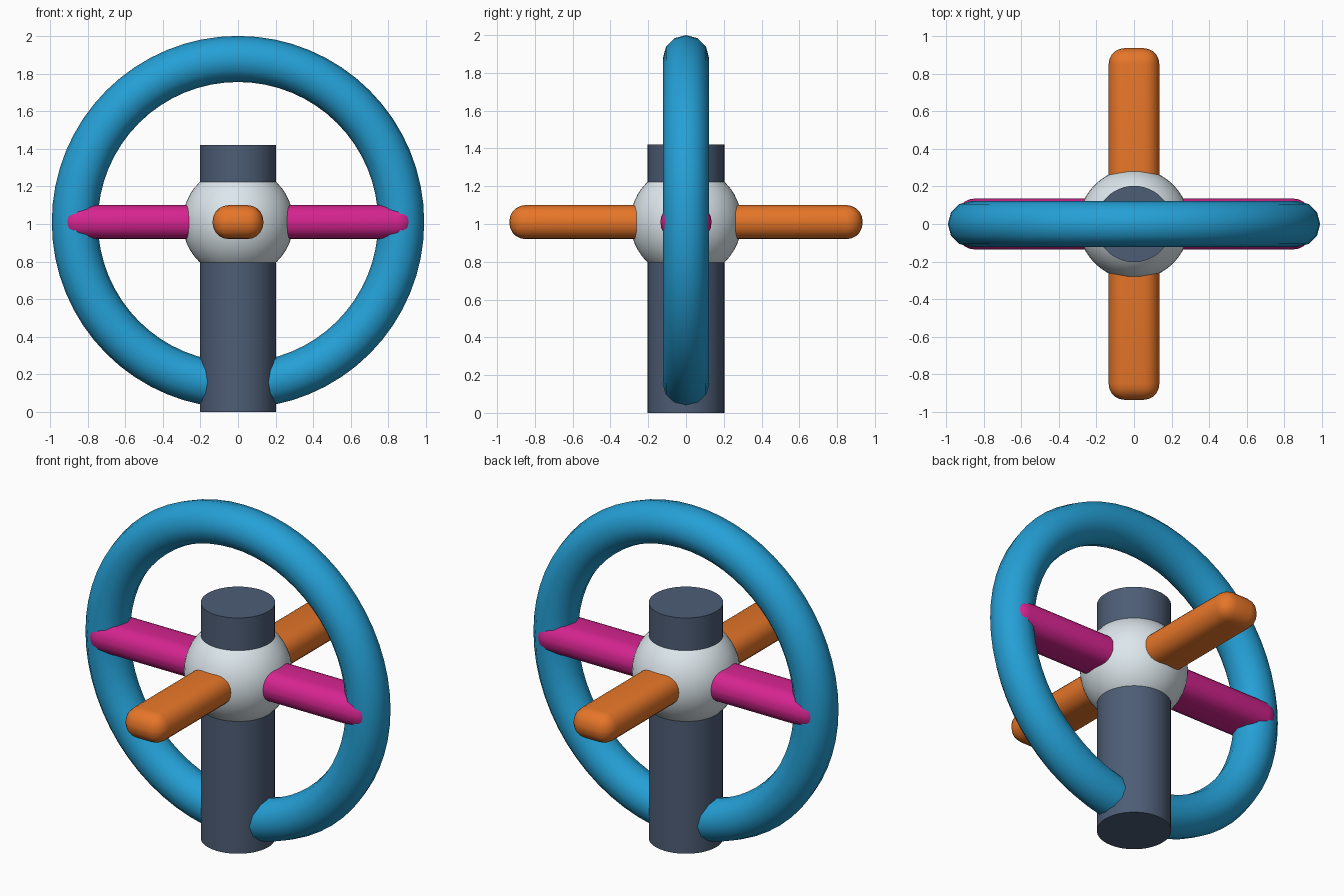
import bpy
import math

if "Cube" in bpy.data.objects:
    bpy.data.objects.remove(bpy.data.objects["Cube"])

HUB_Z = 1.01


def finish(name, color):
    ob = bpy.context.object
    ob.name = name
    mat = bpy.data.materials.new(name + "_paint")
    mat.diffuse_color = (*color, 1)
    mat.use_nodes = True
    mat.node_tree.nodes["Principled BSDF"].inputs["Base Color"].default_value = mat.diffuse_color
    ob.data.materials.append(mat)
    bpy.ops.object.shade_smooth_by_angle(angle=math.radians(40))
    return ob


def bar(name, size, color):
    # rounded bar running straight through the hub
    bpy.ops.mesh.primitive_cube_add(size=1, location=(0, 0, HUB_Z))
    ob = bpy.context.object
    ob.scale = size
    bpy.ops.object.transform_apply(location=False, rotation=False, scale=True)
    bev = ob.modifiers.new("round", 'BEVEL')
    bev.width = 0.085
    bev.segments = 5
    bpy.ops.object.modifier_apply(modifier="round")
    return finish(name, color)


# upright column
bpy.ops.mesh.primitive_cylinder_add(vertices=48, radius=0.203, depth=1.42,
                                    location=(0, 0, 0.71))
finish("column", (0.075, 0.11, 0.18))

# round hub
bpy.ops.mesh.primitive_uv_sphere_add(segments=48, ring_count=24, radius=0.295,
                                     location=(0, 0, HUB_Z))
finish("hub", (0.72, 0.80, 0.84))

# vertical ring around the hub
bpy.ops.mesh.primitive_torus_add(major_radius=0.8675, minor_radius=0.1225,
                                 major_segments=64, minor_segments=12,
                                 location=(0, 0, HUB_Z),
                                 rotation=(math.pi / 2, 0, 0))
finish("ring", (0.018, 0.35, 0.67))

# crossed bars
bar("side_bar", (1.87, 0.27, 0.18), (0.67, 0.018, 0.28))
bar("front_back_bar", (0.27, 1.87, 0.18), (0.79, 0.18, 0.022))
